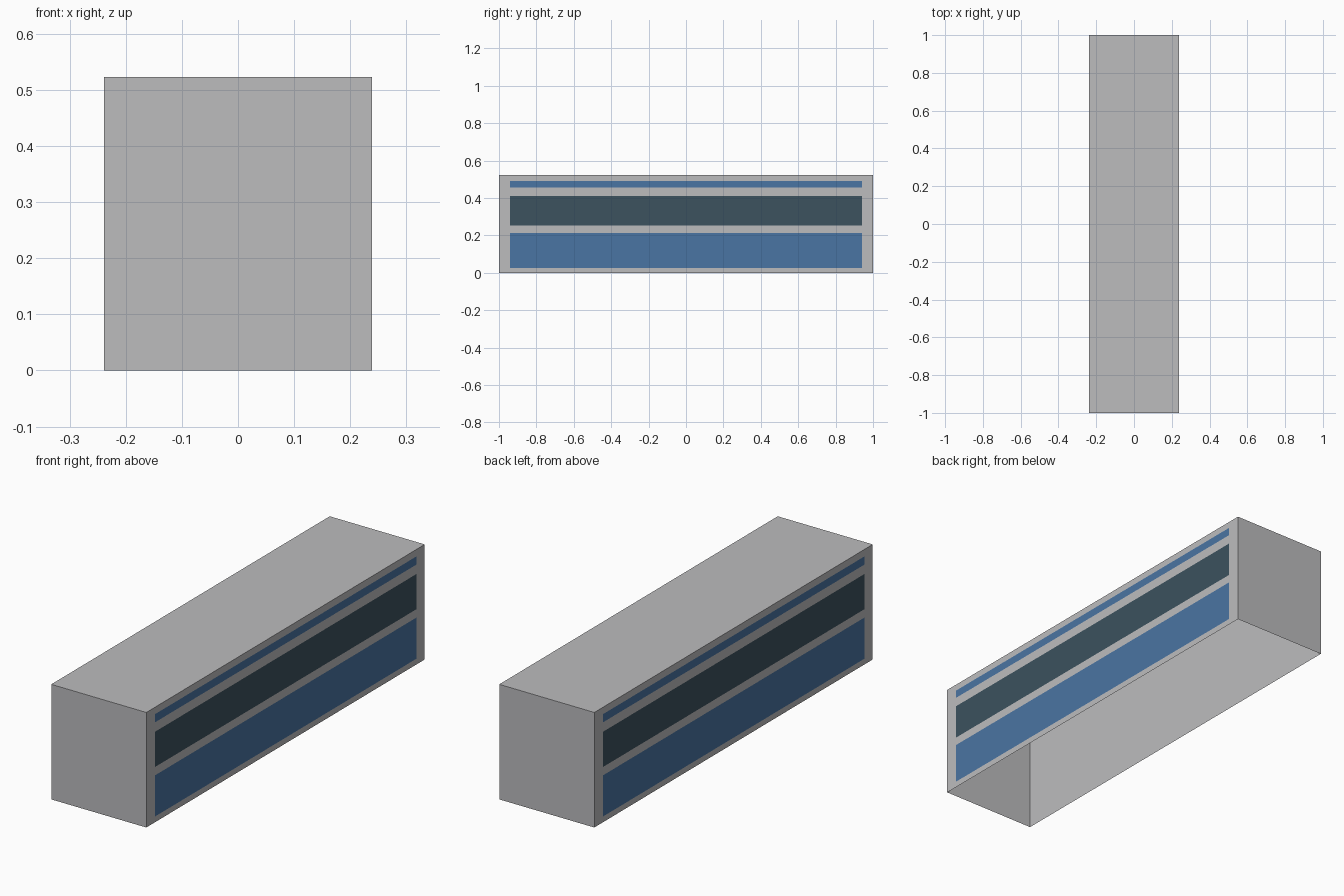
import bpy, bmesh

if "Cube" in bpy.data.objects:
    bpy.data.objects.remove(bpy.data.objects["Cube"])

HALF_W, HALF_L, HEIGHT = 0.239, 1.0, 0.523


def material(name, srgb):
    mat = bpy.data.materials.new(name)
    linear = [((c / 255 + 0.055) / 1.055) ** 2.4 for c in srgb]
    mat.diffuse_color = (*linear, 1.0)
    mat.use_nodes = True
    mat.node_tree.nodes["Principled BSDF"].inputs["Base Color"].default_value = mat.diffuse_color
    return mat


def add_object(name, bm, mat):
    mesh = bpy.data.meshes.new(name)
    bm.to_mesh(mesh)
    bm.free()
    mesh.materials.append(mat)
    obj = bpy.data.objects.new(name, mesh)
    bpy.context.collection.objects.link(obj)
    return obj


grey = material("light grey", (188, 188, 190))
blue = material("blue", (74, 117, 163))
dark = material("dark slate", (60, 82, 94))

# Body shell: thin-walled box, open underneath
bm = bmesh.new()
bmesh.ops.create_cube(bm, size=1.0)
for v in bm.verts:
    v.co.x *= 2 * HALF_W
    v.co.y *= 2 * HALF_L
    v.co.z = (v.co.z + 0.5) * HEIGHT
floor = [f for f in bm.faces if f.normal.z < -0.5]
bmesh.ops.delete(bm, geom=floor, context='FACES')
add_object("body_shell", bm, grey)

# Painted bands on both long sides: name, bottom, top, colour
bands = [
    ("lower_panel", 0.027, 0.214, blue),
    ("window_band", 0.252, 0.412, dark),
    ("roof_stripe", 0.455, 0.492, blue),
]
for side, label in ((1, "right"), (-1, "left")):
    for name, z0, z1, mat in bands:
        bm = bmesh.new()
        x = side * (HALF_W + 0.001)
        y = 0.94 * side
        corners = [(x, -y, z0), (x, y, z0), (x, y, z1), (x, -y, z1)]
        bm.faces.new([bm.verts.new(c) for c in corners])
        add_object(f"{name}_{label}", bm, mat)
